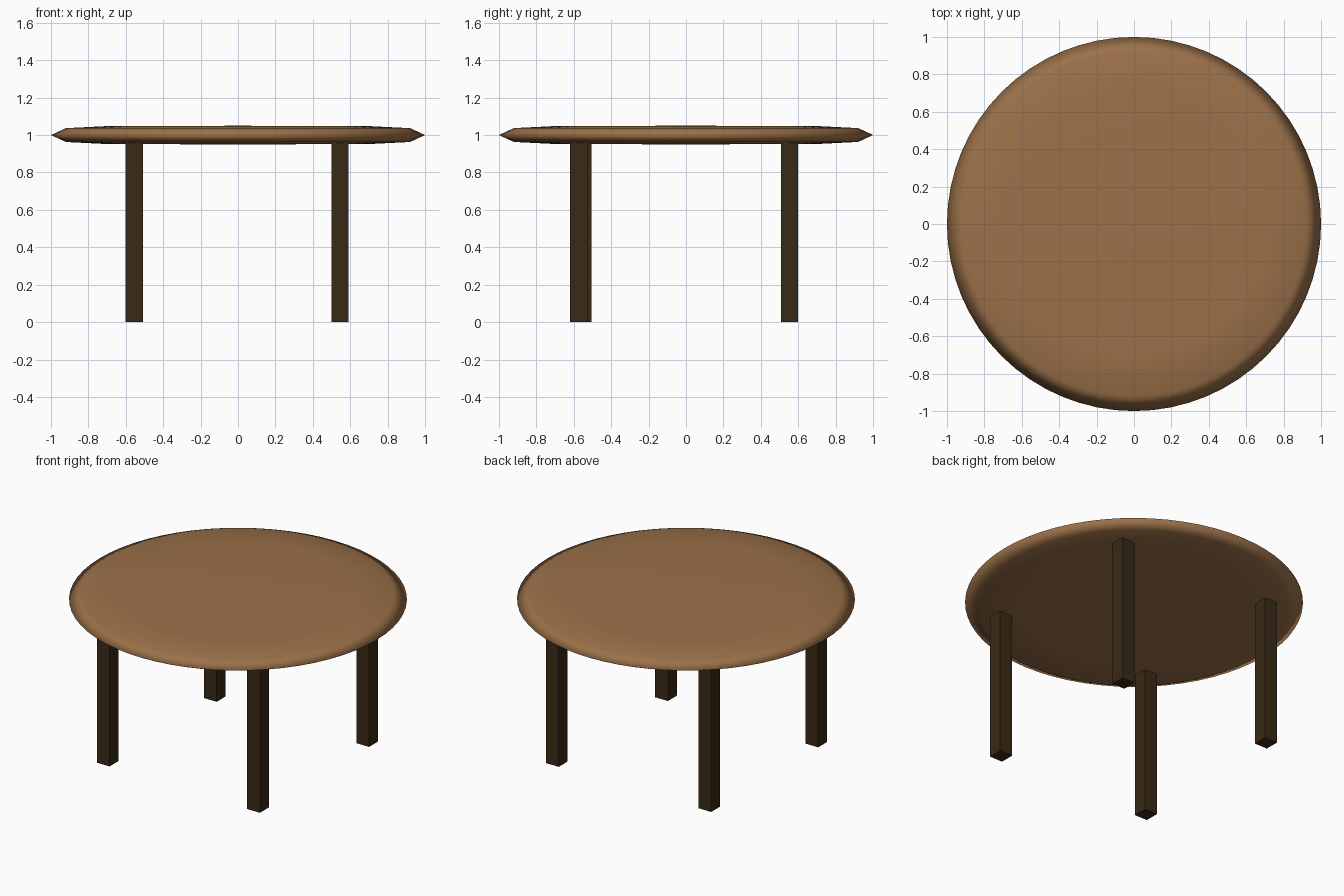
import bpy, bmesh, math

if "Cube" in bpy.data.objects:
    bpy.data.objects.remove(bpy.data.objects["Cube"])


def material(name, rgb):
    m = bpy.data.materials.new(name)
    m.diffuse_color = (*rgb, 1)
    m.use_nodes = True
    m.node_tree.nodes["Principled BSDF"].inputs["Base Color"].default_value = m.diffuse_color
    return m


def make_object(name, bm, mat):
    bmesh.ops.recalc_face_normals(bm, faces=bm.faces)
    mesh = bpy.data.meshes.new(name)
    bm.to_mesh(mesh)
    bm.free()
    mesh.materials.append(mat)
    obj = bpy.data.objects.new(name, mesh)
    bpy.context.collection.objects.link(obj)
    return obj


top_wood = material("warm brown wood", (0.33, 0.165, 0.067))
leg_wood = material("dark brown wood", (0.040, 0.023, 0.008))

# Round top: lens-edged profile turned about the z axis
upper = [(0, 0.050), (0.70, 0.048), (0.92, 0.037), (1.0, 0.0)]
profile = upper + [(r, -h) for r, h in reversed(upper[:-1])]
bm = bmesh.new()
verts = [bm.verts.new((r, 0, 1 + h)) for r, h in profile]
edges = [bm.edges.new(pair) for pair in zip(verts, verts[1:])]
bmesh.ops.spin(bm, geom=verts + edges, cent=(0, 0, 0), axis=(0, 0, 1),
               angle=math.tau, steps=64, use_duplicate=False)
bmesh.ops.remove_doubles(bm, verts=bm.verts, dist=1e-4)
table_top = make_object("table_top", bm, top_wood)
for p in table_top.data.polygons:
    p.use_smooth = True

# Four square legs, slightly uneven in placement
W, H = 0.092, 0.96
legs = {"front_left_leg": (-0.555, -0.552), "front_right_leg": (0.546, -0.573),
        "back_left_leg": (-0.555, 0.553), "back_right_leg": (0.546, 0.553)}
for name, (x, y) in legs.items():
    bm = bmesh.new()
    bmesh.ops.create_cube(bm, size=1)
    bmesh.ops.scale(bm, vec=(W, W, H), verts=bm.verts)
    bmesh.ops.translate(bm, vec=(x, y, H / 2), verts=bm.verts)
    make_object(name, bm, leg_wood)
